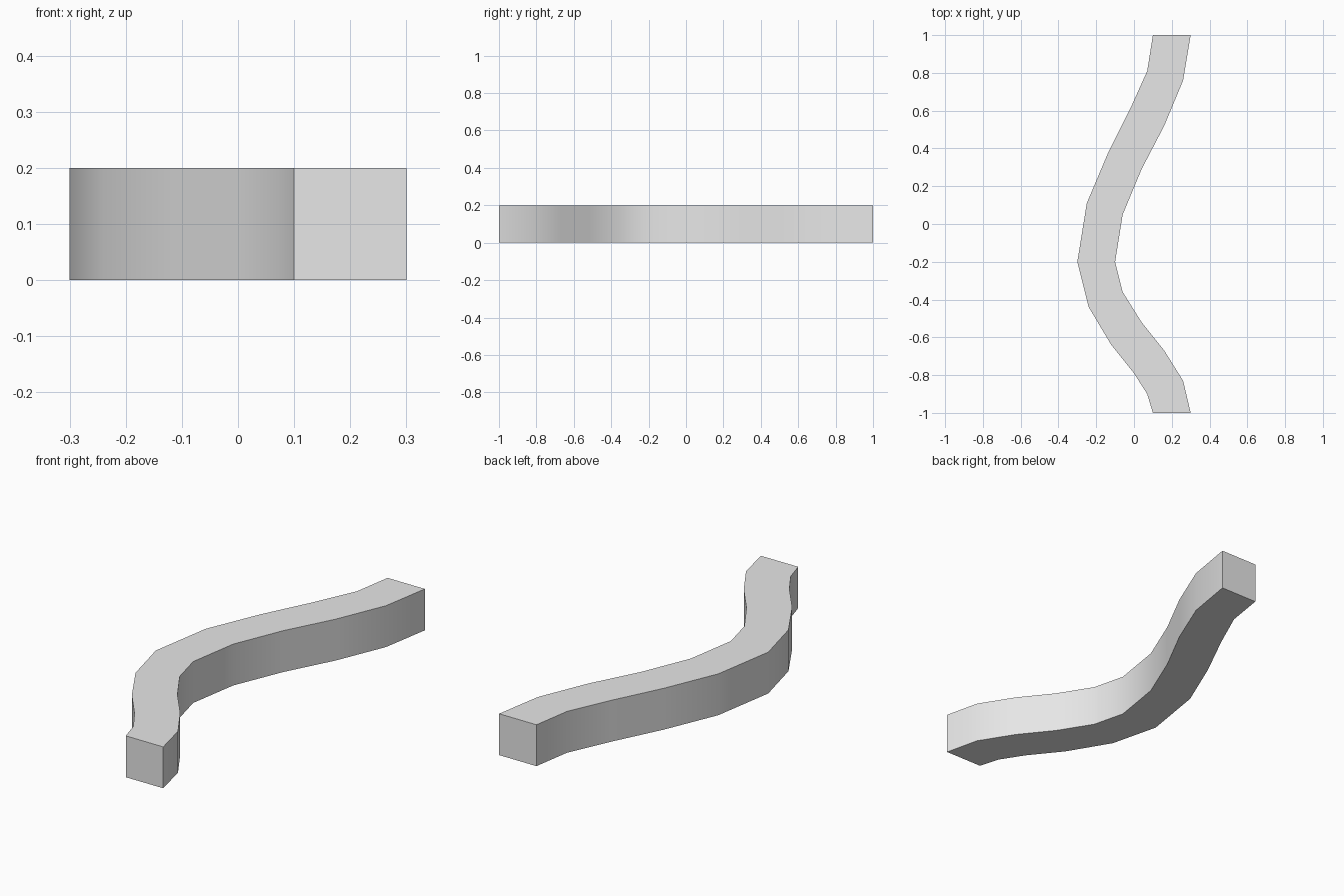
import bpy
import bmesh
import math

cube = bpy.data.objects.get("Cube")
if cube:
    bpy.data.objects.remove(cube, do_unlink=True)

HEIGHT = 0.2

# Plan outline of the two long sides, from back to front
right_side = [(0.10, 1.0), (0.07, 0.81), (-0.02, 0.61), (-0.14, 0.37),
              (-0.25, 0.11), (-0.30, -0.20), (-0.24, -0.44), (-0.12, -0.64),
              (0.0, -0.79), (0.07, -0.90), (0.10, -1.0)]
left_side = [(0.30, 1.0), (0.26, 0.76), (0.16, 0.52), (0.04, 0.29),
             (-0.06, 0.05), (-0.10, -0.20), (-0.06, -0.36), (0.04, -0.52),
             (0.16, -0.67), (0.26, -0.83), (0.30, -1.0)]

# Plain grey material
grey = bpy.data.materials.new("plain grey")
grey.use_nodes = True
colour = (0.8, 0.8, 0.8, 1.0)
grey.diffuse_color = colour
grey.node_tree.nodes["Principled BSDF"].inputs["Base Color"].default_value = colour

# Curved bar: a strip of quads in plan, extruded upwards
bm = bmesh.new()
rows = [(bm.verts.new((*a, 0)), bm.verts.new((*b, 0)))
        for a, b in zip(right_side, left_side)]
strip = [bm.faces.new((a0, b0, b1, a1))
         for (a0, b0), (a1, b1) in zip(rows, rows[1:])]
result = bmesh.ops.extrude_face_region(bm, geom=strip, use_keep_orig=True)
top = [v for v in result["geom"] if isinstance(v, bmesh.types.BMVert)]
bmesh.ops.translate(bm, verts=top, vec=(0, 0, HEIGHT))
bmesh.ops.recalc_face_normals(bm, faces=bm.faces)

mesh = bpy.data.meshes.new("curved_bar")
bm.to_mesh(mesh)
bm.free()
mesh.materials.append(grey)
bar = bpy.data.objects.new("curved_bar", mesh)
bpy.context.collection.objects.link(bar)

# Smooth long sides with crisp top, bottom and end edges
bpy.ops.object.select_all(action="DESELECT")
bar.select_set(True)
bpy.context.view_layer.objects.active = bar
bpy.ops.object.shade_smooth_by_angle(angle=math.radians(40))
